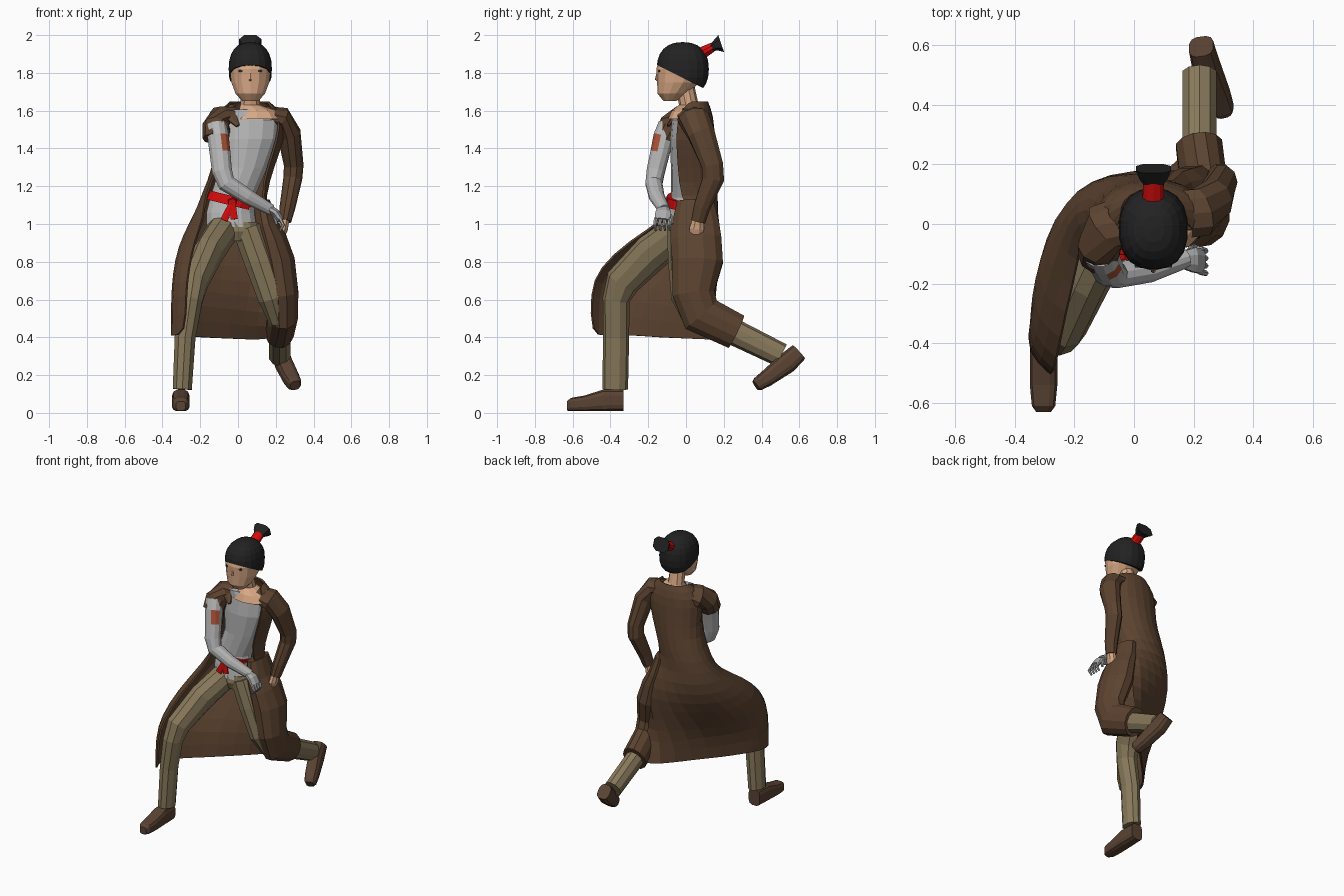
import bpy, bmesh, math
from mathutils import Vector


def mat(name, r, g, b):
    lin = lambda c: ((c / 255 + 0.055) / 1.055) ** 2.4 if c > 10 else c / 255 / 12.92
    m = bpy.data.materials.new(name)
    m.diffuse_color = (lin(r), lin(g), lin(b), 1)
    return m


COAT = mat("coat brown", 92, 67, 48)
BOOT = mat("boot brown", 90, 67, 51)
PANTS = mat("trouser khaki", 136, 121, 91)
SHIRT = mat("shirt grey", 184, 184, 184)
SKIN = mat("skin", 216, 168, 132)
HAIR = mat("hair black", 34, 34, 34)
RED = mat("sash red", 212, 12, 12)
PATCH = mat("stain rust", 172, 84, 56)
GREY = mat("glove grey", 172, 172, 174)
EYE = mat("eye dark", 40, 50, 50)


def finish(name, bm, *mats):
    bmesh.ops.recalc_face_normals(bm, faces=bm.faces)
    me = bpy.data.meshes.new(name)
    bm.to_mesh(me)
    bm.free()
    for m in mats:
        me.materials.append(m)
    ob = bpy.data.objects.new(name, me)
    bpy.context.collection.objects.link(ob)
    return ob


def tube(name, rings, *mats, n=10, ref=(1, 0, 0), axis=None, sq=1.0):
    """Loft of ellipses (x, y, z, radius along ref, other radius); sq < 1 makes them boxy."""
    bm = bmesh.new()
    P = [Vector(r[:3]) for r in rings]
    pw = lambda c: math.copysign(abs(c) ** sq, c)
    loops = []
    for i, r in enumerate(rings):
        if axis:
            t = Vector(axis).normalized()
        else:
            t = Vector()
            if i > 0:
                t += (P[i] - P[i - 1]).normalized()
            if i < len(P) - 1:
                t += (P[i + 1] - P[i]).normalized()
            t.normalize()
        u = Vector(ref) - t * t.dot(Vector(ref))
        u.normalize()
        v = t.cross(u)
        a = [2 * math.pi * (k + 0.5) / n for k in range(n)]
        loops.append([bm.verts.new(P[i] + u * r[3] * pw(math.cos(w)) + v * r[4] * pw(math.sin(w))) for w in a])
    for A, B in zip(loops, loops[1:]):
        for k in range(n):
            bm.faces.new((A[k], A[(k + 1) % n], B[(k + 1) % n], B[k]))
    bm.faces.new(loops[0])
    bm.faces.new(loops[-1])
    return finish(name, bm, *mats)


# ---- head, neck, face
UP = (0, 0, 1)
tube("head", [(.065, -.085, 1.652, .045, .035), (.065, -.07, 1.69, .08, .08), (.065, -.04, 1.75, .103, .113),
              (.065, -.03, 1.82, .112, .127), (.065, -.02, 1.88, .1, .12)], SKIN, n=14, axis=UP)
tube("neck", [(.065, -.005, 1.73, .05, .05), (.065, .015, 1.63, .055, .052), (.1, .005, 1.6, .1, .08),
              (.1, .005, 1.555, .14, .1)], SKIN, axis=UP)
tube("nose", [(.065, -.15, 1.80, .005, .006), (.065, -.155, 1.765, .009, .01), (.065, -.145, 1.757, .006, .008)],
     SKIN, n=6, axis=UP)
for s in (-1, 1):
    tube("eye", [(.065 + s * .05, -.137, 1.81, .014, .007), (.065 + s * .05, -.146, 1.81, .013, .006)],
         EYE, n=8, axis=(0, 1, 0))

# ---- hair cap cut along a sloping hairline
bm = bmesh.new()
bmesh.ops.create_uvsphere(bm, u_segments=18, v_segments=12, radius=1)
for v in bm.verts:
    c = Vector([math.copysign(abs(q) ** .85, q) for q in v.co])
    v.co = Vector((.065 + .116 * c.x, -.017 + .138 * c.y, 1.82 + .143 * c.z))
bmesh.ops.bisect_plane(bm, geom=bm.verts[:] + bm.edges[:] + bm.faces[:], plane_co=(0, 0, 1.765),
                       plane_no=(0, .5, 1), clear_inner=True)
bmesh.ops.holes_fill(bm, edges=[e for e in bm.edges if e.is_boundary], sides=0)
finish("hair_cap", bm, HAIR)
tube("hair_tie", [(.065, .085, 1.905, .038, .032), (.065, .145, 1.939, .036, .024)], RED)
tube("hair_tuft", [(.065, .135, 1.933, .034, .02), (.065, .157, 1.945, .05, .03),
                   (.065, .186, 1.955, .062, .05)], HAIR, n=8, sq=.7)

# ---- torso, sash
tube("shirt", [(-.035, -.005, .985, .135, .095), (-.04, 0, 1.06, .13, .092), (-.03, .01, 1.14, .12, .09),
               (.03, .02, 1.3, .13, .1), (.055, .02, 1.45, .165, .105), (.06, .015, 1.55, .172, .09),
               (.015, -.01, 1.605, .08, .06)], SHIRT, n=14, axis=UP)
tube("sash", [(-.045, -.002, 1.10, .128, .103), (-.03, .0, 1.148, .124, .103)], RED, n=14, axis=(.25, 0, 1))
tube("sash_knot", [(-.03, -.085, 1.12, .03, .025), (-.03, -.118, 1.115, .022, .02)], RED, n=6)
for x, z in ((-.075, 1.02), (-.02, 1.025)):
    tube("sash_tail", [(-.03, -.105, 1.11, .02, .007), (x, -.108, z, .022, .006)], RED, n=6)

# ---- legs
tube("pelvis", [(-.02, 0, 1.01, .135, .095), (-.005, 0, .96, .135, .1), (.0, 0, .91, .08, .08)], PANTS, axis=UP)
tube("right_trouser_leg", [(-.07, -.01, .98, .085, .09), (-.155, -.18, .85, .08, .1), (-.23, -.335, .695, .075, .092),
                           (-.25, -.37, .6, .066, .072), (-.28, -.37, .4, .058, .069),
                           (-.295, -.375, .125, .053, .068)], PANTS)
tube("left_trouser_leg", [(.05, -.01, .98, .085, .09), (.115, -.01, .8, .085, .085), (.18, 0, .62, .08, .08),
                          (.22, .05, .52, .07, .08), (.22, .25, .43, .06, .07), (.22, .505, .305, .06, .064)], PANTS)
tube("right_boot", [(-.303, -.33, .067, .044, .057), (-.303, -.44, .066, .047, .058), (-.303, -.54, .05, .047, .042),
                    (-.303, -.61, .044, .04, .036), (-.303, -.63, .037, .025, .025)],
     BOOT, n=12, axis=(0, -1, 0), sq=.6)
tube("left_boot", [(.225, .595, .32, .042, .05), (.24, .535, .265, .046, .057), (.28, .43, .185, .044, .045),
                   (.298, .385, .155, .038, .038), (.303, .37, .145, .027, .028)], BOOT, n=12, sq=.7)

# ---- right arm with a stained patch on its front inner side
arm = tube("right_arm", [(-.115, -.09, 1.52, .06, .06), (-.105, -.118, 1.46, .057, .058), (-.095, -.138, 1.375, .053, .057),
                         (-.085, -.16, 1.28, .05, .055), (-.06, -.17, 1.215, .046, .05), (.05, -.155, 1.145, .042, .042),
                         (.175, -.115, 1.075, .032, .03)], SHIRT, PATCH, n=12, ref=(0, 1, 0))
for p in arm.data.polygons:
    if 1.38 < p.center.z < 1.45 and p.normal.dot(Vector((.64, -.77, 0))) > .84:
        p.material_index = 1
tube("right_hand", [(.16, -.12, 1.085, .03, .022), (.2, -.12, 1.06, .045, .022), (.225, -.125, 1.02, .045, .02)],
     GREY, n=8, ref=(0, 1, 0))
for i in range(4):
    y = -.16 + .025 * i
    tube("right_finger", [(.222, y, 1.03, .011, .011), (.24, y - .005, .995, .01, .01), (.222, y, .965, .006, .006)],
         GREY, n=6, ref=(0, 1, 0))
tube("right_thumb", [(.19, -.085, 1.05, .013, .013), (.205, -.075, 1.0, .009, .009)], GREY, n=6, ref=(0, 1, 0))

# ---- coat sleeves, left hand
tube("right_short_sleeve", [(-.02, .015, 1.575, .085, .052), (-.095, -.01, 1.56, .088, .065), (-.115, -.075, 1.515, .075, .075),
                            (-.118, -.105, 1.45, .068, .07)], COAT, ref=(0, 1, 0))
tube("left_sleeve", [(.14, .03, 1.575, .085, .05), (.225, .04, 1.56, .085, .065), (.27, .08, 1.48, .075, .063),
                     (.295, .14, 1.31, .06, .052), (.29, .145, 1.24, .06, .05), (.262, .085, 1.09, .046, .042),
                     (.248, .065, 1.015, .04, .034)], COAT, ref=(0, 1, 0))
tube("left_hand", [(.248, .065, 1.03, .026, .032), (.24, .057, .975, .026, .042), (.225, .05, .915, .016, .028)],
     SKIN, n=8)


# ---- coat body: open sheet wrapped around the back, then flowing over the right leg
def arc(z, cx, cy, rx, ry, a, b):
    t = [math.radians(a + (360 - a - b) * k / 7) for k in range(8)]
    return [(cx - rx * math.sin(w), cy - ry * math.cos(w), z) for w in t]


rows = [arc(1.645, .06, .045, .105, .07, 70, 65), arc(1.575, .065, .03, .2, .118, 45, 53),
        arc(1.45, .06, .03, .195, .127, 42, 50), arc(1.3, .03, .04, .165, .125, 55, 50),
        arc(1.15, -.025, .045, .175, .13, 60, 55)]
rows += [
    [(-.18, -.1, 1.03), (-.25, -.06, 1.01), (-.26, .03, 1.0), (-.205, .12, 1.0),
     (-.1, .175, 1.0), (.05, .19, 1.0), (.16, .17, 1.0), (.18, .04, 1.0)],
    [(-.23, -.3, .91), (-.31, -.25, .88), (-.325, -.12, .87), (-.265, .02, .86),
     (-.14, .12, .85), (.03, .18, .85), (.18, .2, .85), (.24, .07, .85)],
    [(-.26, -.46, .765), (-.34, -.4, .74), (-.345, -.25, .73), (-.31, -.12, .72),
     (-.19, .0, .71), (-.02, .11, .7), (.16, .19, .68), (.24, .08, .7)],
    [(-.275, -.505, .64), (-.355, -.43, .61), (-.348, -.32, .6), (-.3, -.23, .59),
     (-.2, -.12, .57), (-.04, .03, .55), (.11, .17, .53), (.22, .14, .52)],
    [(-.275, -.5, .41), (-.357, -.43, .41), (-.345, -.33, .41), (-.29, -.25, .41),
     (-.2, -.15, .4), (-.05, .0, .395), (.1, .17, .385), (.2, .26, .4)]]
bm = bmesh.new()
grid = [[bm.verts.new(p) for p in r] for r in rows]
for A, B in zip(grid, grid[1:]):
    for k in range(7):
        bm.faces.new((A[k], A[k + 1], B[k + 1], B[k]))
coat = finish("coat_body", bm, COAT)
sub = coat.modifiers.new("round", 'SUBSURF')
sub.levels = sub.render_levels = 1
sol = coat.modifiers.new("cloth", 'SOLIDIFY')
sol.thickness = .012
sol.offset = 0

# ---- coat wrapped over the left thigh and calf
tube("coat_left_skirt", [(.12, .05, 1.12, .05, .1), (.147, .05, 1.0, .066, .13), (.175, .055, .92, .085, .137),
                         (.205, .06, .8, .1, .14), (.235, .04, .63, .088, .115), (.24, .08, .52, .08, .115),
                         (.218, .265, .43, .08, .098)], COAT, n=12)

# ---- turned-down lapel on the right
tube("right_lapel", [(-.03, .0, 1.625, .02, .01), (-.045, -.06, 1.575, .04, .012), (.0, -.095, 1.52, .012, .008)],
     COAT, n=6)
